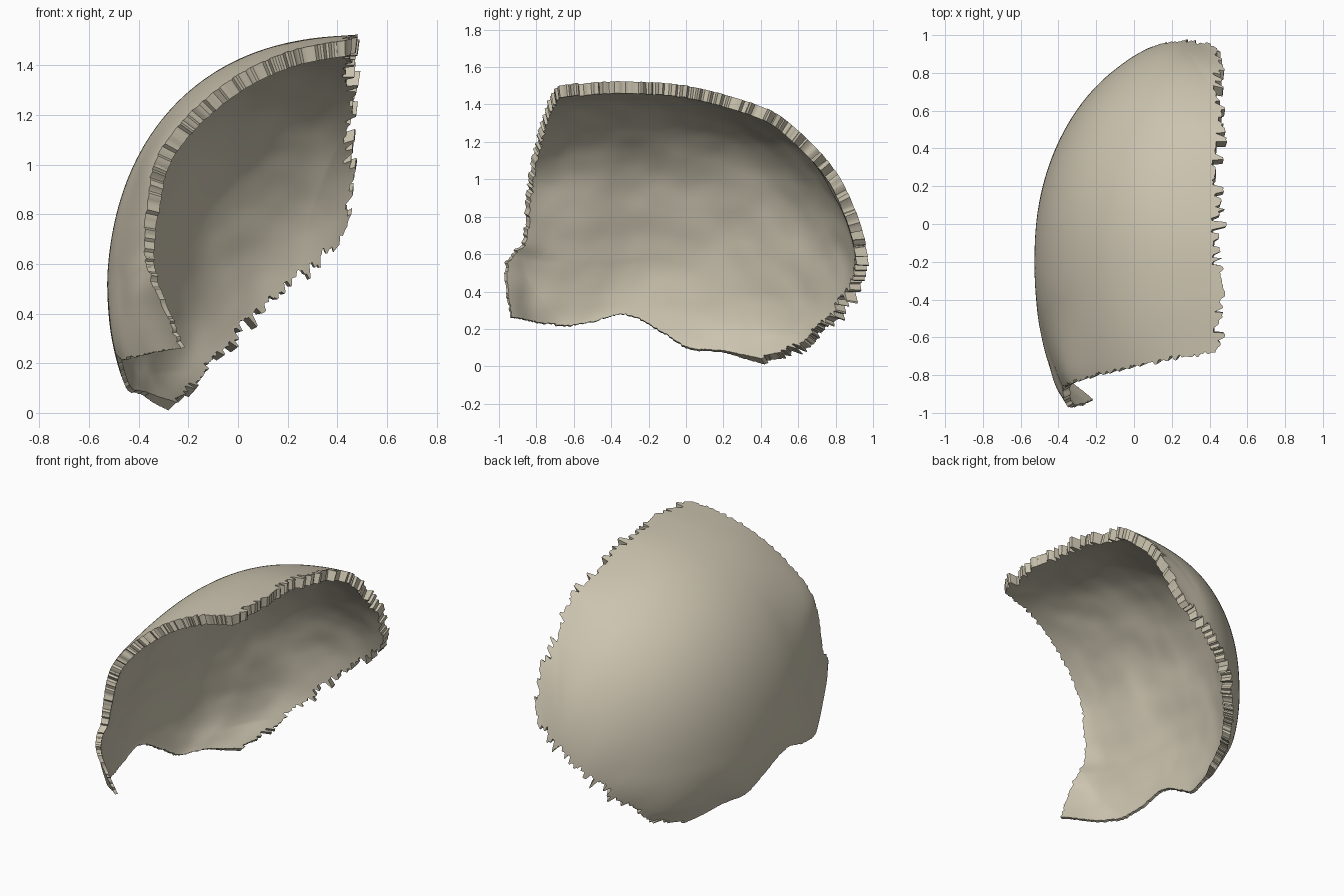
import bpy, bmesh, math, random
from mathutils import Vector, noise

random.seed(7)
cube = bpy.data.objects.get("Cube")
if cube:
    bpy.data.objects.remove(cube)

N = 160
CENTRE = Vector((0.5, -0.2, 0.42))

# Four margins of the skull plate: front and back run upward, bottom and top run backward
front = [(-.23, -.94, .26), (-.31, -.98, .38), (-.36, -.99, .5), (-.37, -.95, .59), (-.375, -.88, .66),
         (-.37, -.86, .8), (-.33, -.84, 1.02), (-.2, -.8, 1.2), (0, -.76, 1.36), (.2, -.71, 1.45),
         (.43, -.68, 1.5)]
back = [(-.28, .42, .01), (-.22, .62, .1), (-.12, .76, .2), (-.03, .86, .32), (.1, .94, .45),
        (.28, .97, .6), (.44, .93, .77)]
bottom = [front[0], (-.4, -.84, .23), (-.48, -.57, .22), (-.5, -.3, .27), (-.45, 0, .1),
          (-.38, .2, .075), back[0]]
top = [front[-1], (.44, -.35, 1.52), (.44, 0, 1.5), (.44, .4, 1.39), (.44, .6, 1.26),
       (.44, .8, 1.04), back[-1]]


def sample(points):
    """Evenly spaced points on a smooth curve through the given points."""
    pts = [Vector(p) for p in points]
    pts = [2 * pts[0] - pts[1]] + pts + [2 * pts[-1] - pts[-2]]
    fine = []
    for a, b, c, d in zip(pts, pts[1:], pts[2:], pts[3:]):
        for k in range(40):
            t = k / 40
            fine.append(b + (c - a) * t / 2 + (a - 2.5 * b + 2 * c - d / 2) * t * t
                        + (1.5 * (b - c) + (d - a) / 2) * t ** 3)
    fine.append(pts[-2])
    lengths = [0]
    for p, q in zip(fine, fine[1:]):
        lengths.append(lengths[-1] + (q - p).length)
    out, k = [], 0
    for i in range(N + 1):
        goal = lengths[-1] * i / N
        while k < len(fine) - 2 and lengths[k + 1] < goal:
            k += 1
        out.append(fine[k].lerp(fine[k + 1], (goal - lengths[k]) / (lengths[k + 1] - lengths[k])))
    return out


def dome(p):
    """Equals one on the outer vault, which narrows toward the front."""
    d = p - CENTRE
    wide = 1.03 - (0.25 * d.y ** 2 if d.y < 0 else 0)
    return (abs(d.x / wide) ** 2.3 + abs(d.y / (1.19 if d.y > 0 else 1.9)) ** 2.1
            + abs(d.z / (1.1 if d.z > 0 else 0.72)) ** 2.3)


def reach(p):
    """How far to scale p from the centre so that it lands on the vault."""
    low, high = 0.3, 4
    for _ in range(22):
        mid = (low + high) / 2
        if dome(CENTRE + (p - CENTRE) * mid) < 1:
            low = mid
        else:
            high = mid
    return low


def inward(p):
    e = 0.002
    steps = (Vector((e, 0, 0)), Vector((0, e, 0)), Vector((0, 0, e)))
    return -Vector([dome(p + s) - dome(p - s) for s in steps]).normalized()


def smooth(t):
    t = max(0, min(1, t))
    return t * t * (3 - 2 * t)


def teeth(low, high, widths, spike=0):
    """Piecewise steps along a suture, with an occasional long spike."""
    out = []
    while len(out) <= N:
        h = random.uniform(low, high)
        if random.random() < spike:
            h = high * 1.7
        out += [h + random.uniform(-.004, .004) for _ in range(random.choice(widths))]
    return out


# Outer face: blend the margins, swell onto the vault, and ease the vault to meet each margin
F, B, L, T = (sample(c) for c in (front, back, bottom, top))
offF, offB, offL, offT = ([1 / reach(p) - 1 for p in c] for c in (F, B, L, T))
outer = {}
for i in range(N + 1):
    for j in range(N + 1):
        u, v = i / N, j / N
        p = (L[i] * (1 - v) + T[i] * v + F[j] * (1 - u) + B[j] * u
             - (F[0] * (1 - u) * (1 - v) + B[0] * u * (1 - v) + F[N] * (1 - u) * v + B[N] * u * v))
        near = [smooth(1 - d / 0.25) for d in (u, 1 - u, v, 1 - v)]
        ease = sum(w * o for w, o in zip(near, (offF[j], offB[j], offL[i], offT[i]))) / max(1, sum(near))
        outer[i, j] = CENTRE + (p - CENTRE) * reach(p) * (1 + ease)

# Inner face: thin at the lower edge, thick along the sutures, gently hollowed
inner = {}
for (i, j), p in outer.items():
    u, v = i / N, j / N
    thick = 0.018 + 0.046 * smooth(v / 0.5) + 0.03 * smooth((u - 0.8) * 5) * smooth(1 - v * 2)
    rim = smooth(min(u, v, 1 - u, 1 - v) / 0.1)
    lumps = noise.noise(p * 3) * 0.016 + noise.noise(p * 7) * 0.004
    inner[i, j] = p + inward(p) * (thick + rim * lumps)

# Ragged sutures: push the border rows out or in, whole teeth at a time
BORDER = 4
margins = [
    (teeth(-.012, .012, (1, 2)), lambda k, s: (k, s)),
    (teeth(-.03, .03, (2, 2, 3), .1), lambda k, s: (N - k, s)),
    (teeth(-.004, .004, (4, 6)), lambda k, s: (s, k)),
    (teeth(-.03, .055, (1, 2, 3)), lambda k, s: (s, N - k)),
]
for steps, cell in margins:
    for face, scale in ((outer, 1), (inner, 0.8)):
        for s in range(N + 1):
            fade = smooth(min(s, N - s) / 5)
            way = (face[cell(0, s)] - face[cell(BORDER + 2, s)]).normalized()
            for k in range(BORDER):
                face[cell(k, s)] += way * steps[s] * scale * fade * (1 - k / BORDER)

# Join both faces with a wall around the border
bm = bmesh.new()
vo = {k: bm.verts.new(p) for k, p in outer.items()}
vi = {k: bm.verts.new(p) for k, p in inner.items()}
for i in range(N):
    for j in range(N):
        ring = [(i, j), (i, j + 1), (i + 1, j + 1), (i + 1, j)]
        bm.faces.new([vo[c] for c in ring])
        bm.faces.new([vi[c] for c in reversed(ring)])
loop = ([(i, 0) for i in range(N)] + [(N, j) for j in range(N)]
        + [(i, N) for i in range(N, 0, -1)] + [(0, j) for j in range(N, 0, -1)])
for a, b in zip(loop, loop[1:] + loop[:1]):
    bm.faces.new((vo[a], vo[b], vi[b], vi[a]))
bmesh.ops.recalc_face_normals(bm, faces=bm.faces)

mesh = bpy.data.meshes.new("skull_plate")
bm.to_mesh(mesh)
bm.free()
plate = bpy.data.objects.new("skull_plate", mesh)
bpy.context.collection.objects.link(plate)

bone = bpy.data.materials.new("pale_bone")
bone.use_nodes = True
colour = (0.6, 0.55, 0.43, 1)
bone.diffuse_color = colour
bone.node_tree.nodes["Principled BSDF"].inputs["Base Color"].default_value = colour
mesh.materials.append(bone)

bpy.context.view_layer.objects.active = plate
plate.select_set(True)
bpy.ops.object.shade_smooth_by_angle(angle=math.radians(35))
